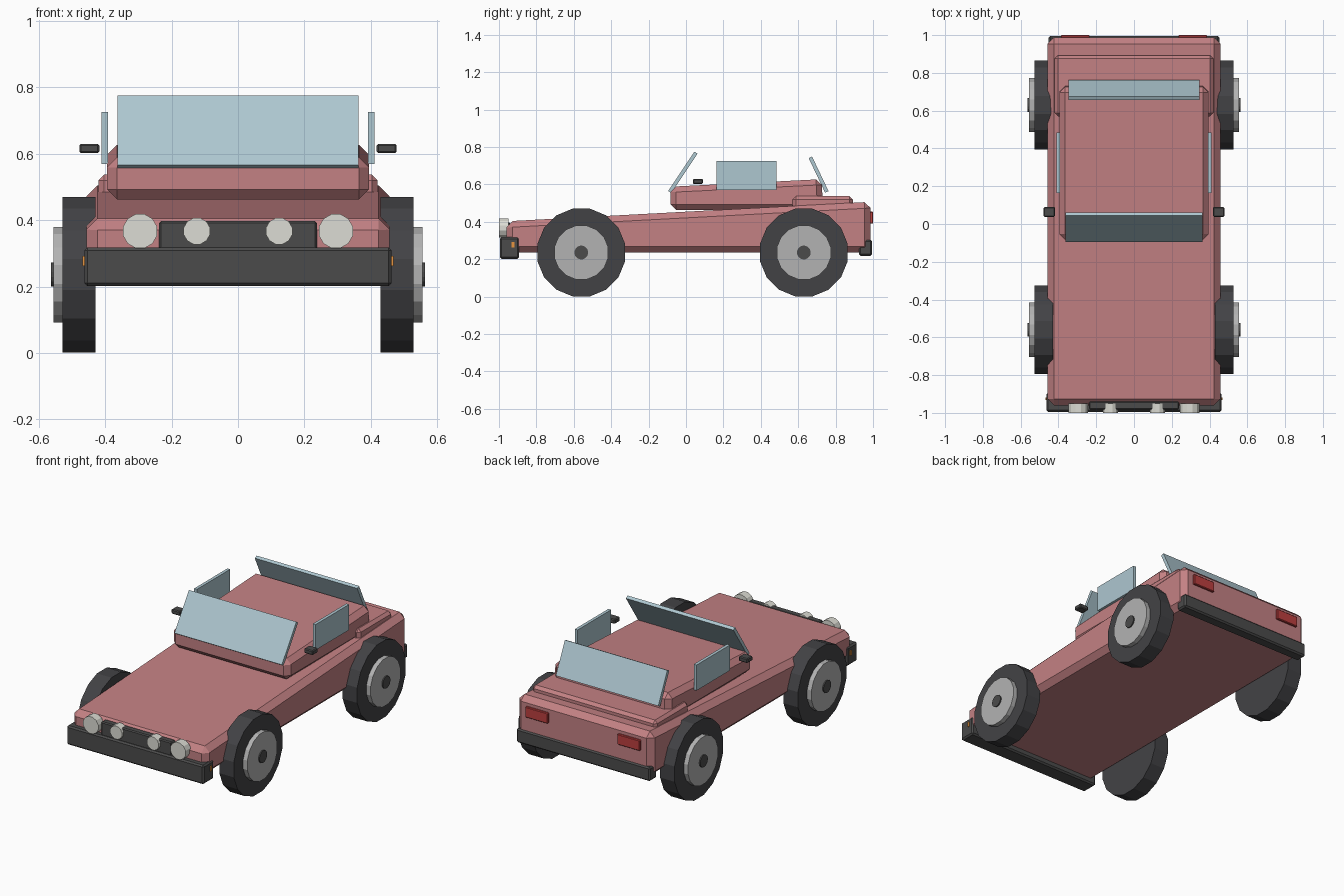
import bpy, bmesh, math
from mathutils import Matrix, Vector

if "Cube" in bpy.data.objects:
    bpy.data.objects.remove(bpy.data.objects["Cube"])


def mat(name, r, g, b):
    m = bpy.data.materials.new(name)
    m.diffuse_color = (r, g, b, 1)
    m.use_nodes = True
    m.node_tree.nodes["Principled BSDF"].inputs["Base Color"].default_value = m.diffuse_color
    return m


PAINT = mat("paint", 0.55, 0.22, 0.23)
GLASS = mat("glass", 0.42, 0.57, 0.63)
BLACK = mat("black_trim", 0.07, 0.07, 0.07)
RUBBER = mat("rubber", 0.055, 0.055, 0.06)
METAL = mat("metal", 0.45, 0.45, 0.45)
LAMP = mat("lamp", 0.72, 0.72, 0.66)
RED = mat("red_lens", 0.5, 0.05, 0.05)
ORANGE = mat("orange_lens", 0.8, 0.3, 0.05)


def finish(name, bm, material, bevel=0):
    if bevel:
        bmesh.ops.bevel(bm, geom=bm.edges[:], offset=bevel, segments=1,
                        affect='EDGES', clamp_overlap=True)
    bmesh.ops.recalc_face_normals(bm, faces=bm.faces[:])
    me = bpy.data.meshes.new(name)
    bm.to_mesh(me)
    bm.free()
    me.materials.append(material)
    ob = bpy.data.objects.new(name, me)
    bpy.context.collection.objects.link(ob)
    return ob


def prism(name, profile, x0, x1, material, bevel=0):
    """Side profile of (y, z) points stretched from x0 to x1."""
    bm = bmesh.new()
    face = bm.faces.new([bm.verts.new((x0, y, z)) for y, z in profile])
    out = bmesh.ops.extrude_face_region(bm, geom=[face])
    moved = [v for v in out["geom"] if isinstance(v, bmesh.types.BMVert)]
    bmesh.ops.translate(bm, verts=moved, vec=(x1 - x0, 0, 0))
    return finish(name, bm, material, bevel)


def box(name, x, y, z, material, bevel=0):
    return prism(name, [(y[0], z[0]), (y[1], z[0]), (y[1], z[1]), (y[0], z[1])],
                 x[0], x[1], material, bevel)


def pane(name, low, high, half_width, thick=0.02):
    """Tilted sheet of glass between two (y, z) points."""
    a, b = Vector(low), Vector(high)
    d = (b - a).normalized()
    n = Vector((-d.y, d.x)) * thick / 2
    prism(name, [a - n, a + n, b + n, b - n], -half_width, half_width, GLASS)


def disc(name, start, end, radius, sides, axis, material):
    """Cylinder from start to end along the x or y axis, flat side down."""
    a, b = Vector(start), Vector(end)
    turn = Matrix.Rotation(math.pi / 2, 4, 'Y' if axis == 'x' else 'X')
    bm = bmesh.new()
    bmesh.ops.create_cone(
        bm, cap_ends=True, segments=sides, radius1=radius, radius2=radius,
        depth=(b - a).length,
        matrix=Matrix.Translation((a + b) / 2) @ turn
        @ Matrix.Rotation(math.pi / sides, 4, 'Z'))
    return finish(name, bm, material)


# Painted shell: wedge body, cabin and rear deck
prism("body", [(-0.96, 0.236), (0.987, 0.236), (0.987, 0.507), (-0.96, 0.403)],
      -0.457, 0.457, PAINT, 0.033)
prism("cabin", [(-0.083, 0.463), (0.733, 0.463), (0.725, 0.628), (-0.083, 0.588)],
      -0.395, 0.395, PAINT, 0.03)
box("rear_deck", (-0.42, 0.42), (0.57, 0.892), (0.43, 0.537), PAINT, 0.017)

# Front and rear glass
pane("windshield", (-0.087, 0.56), (0.053, 0.77), 0.363)
pane("rear_window", (0.753, 0.56), (0.665, 0.745), 0.346)

# Bumpers and grille
box("front_bumper", (-0.463, 0.463), (-0.995, -0.892), (0.202, 0.318), BLACK, 0.009)
box("rear_bumper", (-0.452, 0.452), (0.925, 0.995), (0.218, 0.304), BLACK, 0.009)
box("grille", (-0.238, 0.238), (-0.982, -0.94), (0.31, 0.397), BLACK, 0.006)

for s, side in ((-1, "left"), (1, "right")):
    # Wheels
    for y, end in ((-0.56, "front"), (0.63, "rear")):
        for part, x0, x1, r, m in (("tyre", 0.43, 0.528, 0.239, RUBBER),
                                   ("rim", 0.48, 0.556, 0.147, METAL),
                                   ("hub", 0.50, 0.563, 0.037, BLACK)):
            disc(f"{end}_{side}_{part}", (s * x0, y, 0.236), (s * x1, y, 0.236),
                 r, 16, 'x', m)

    # Side window and mirror
    box(f"{side}_side_window", (s * 0.392, s * 0.411), (0.163, 0.485),
        (0.57, 0.726), GLASS)
    box(f"{side}_mirror", (s * 0.418, s * 0.478), (0.038, 0.09),
        (0.602, 0.63), BLACK, 0.005)

    # Lamps
    disc(f"{side}_headlight", (s * 0.295, -1.0, 0.367), (s * 0.295, -0.95, 0.367),
         0.053, 12, 'y', LAMP)
    disc(f"{side}_fog_light", (s * 0.124, -1.0, 0.367), (s * 0.124, -0.95, 0.367),
         0.041, 12, 'y', LAMP)
    box(f"{side}_indicator", (s * 0.455, s * 0.468), (-0.932, -0.918),
        (0.262, 0.292), ORANGE)
    box(f"{side}_tail_light", (s * 0.235, s * 0.387), (0.97, 1.0),
        (0.39, 0.455), RED, 0.004)
